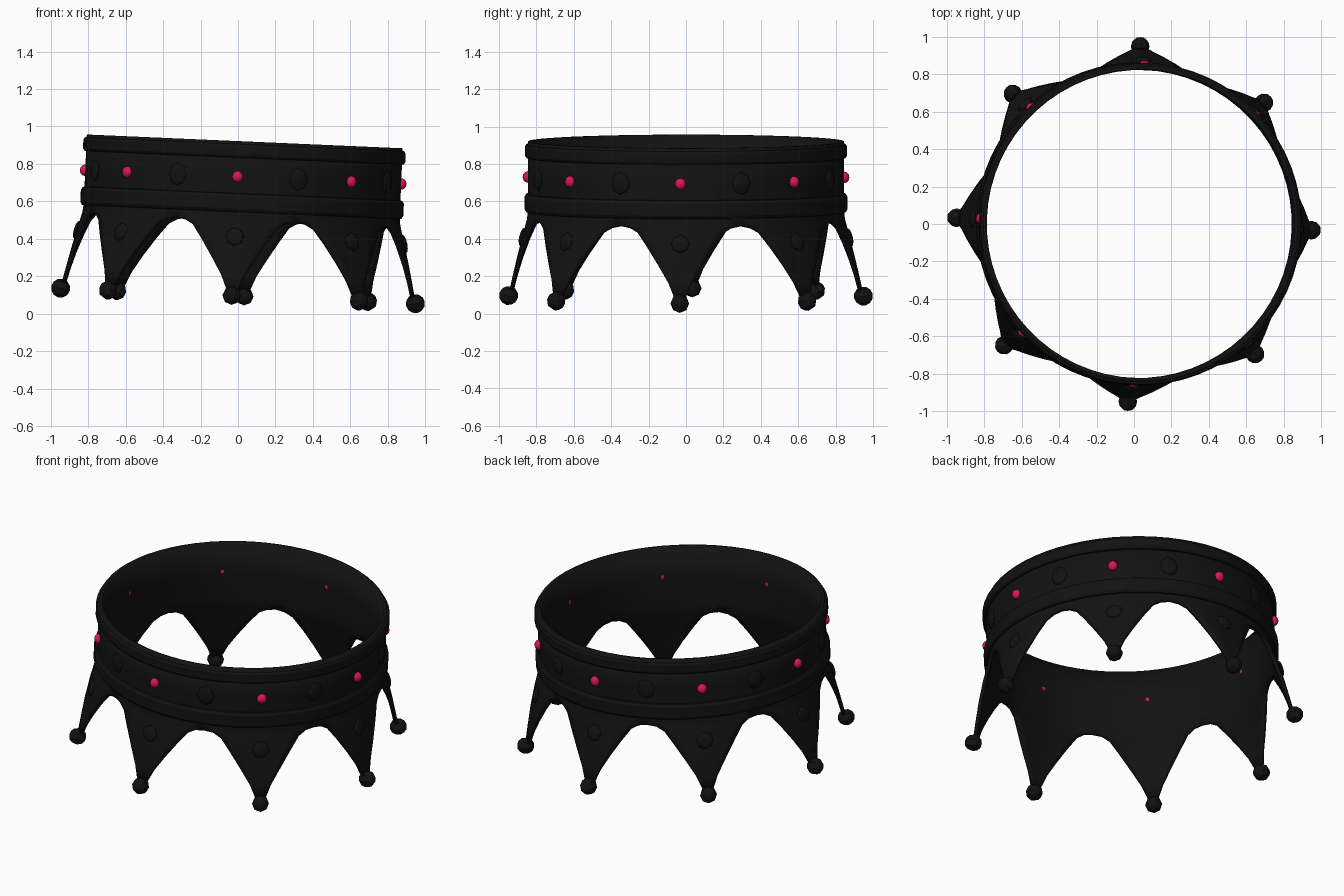
import bpy, bmesh, math
from mathutils import Matrix, Vector

if "Cube" in bpy.data.objects:
    bpy.data.objects.remove(bpy.data.objects["Cube"])

# Whole crown lies upside down, slightly tipped and twisted
PLACE = (Matrix.Translation((0, 0, 0.095)) @ Matrix.Rotation(math.radians(2.5), 4, 'Y')
         @ Matrix.Rotation(math.radians(-2), 4, 'Z'))


def material(name, color):
    m = bpy.data.materials.new(name)
    m.diffuse_color = color
    m.use_nodes = True
    m.node_tree.nodes["Principled BSDF"].inputs["Base Color"].default_value = m.diffuse_color
    return m


black = material("black_metal", (0.006, 0.006, 0.006, 1))
pink = material("pink_gem", (0.72, 0.008, 0.09, 1))


def finish(bm, name, mat, smooth=None):
    me = bpy.data.meshes.new(name)
    bm.to_mesh(me)
    bm.free()
    me.materials.append(mat)
    ob = bpy.data.objects.new(name, me)
    bpy.context.collection.objects.link(ob)
    ob.matrix_world = PLACE
    if smooth:
        bpy.ops.object.select_all(action='DESELECT')
        ob.select_set(True)
        bpy.context.view_layer.objects.active = ob
        bpy.ops.object.shade_smooth_by_angle(angle=math.radians(smooth))
    return ob


def polar(r, deg, z):
    a = math.radians(deg)
    return Vector((r * math.cos(a), r * math.sin(a), z))


# Crown wall: band plus eight flaring points, each row = (height, radius, half angle)
rows = [(0.826, 0.845, 22.5), (0.63, 0.845, 22.5), (0.46, 0.845, 22.5), (0.408, 0.851, 22.5),
        (0.402, 0.853, 18.8), (0.375, 0.86, 15.6), (0.30, 0.88, 11.8),
        (0.20, 0.905, 7.4), (0.11, 0.926, 3.9), (0.03, 0.944, 1.8)]
COLS = 8
bm = bmesh.new()
for k in range(8):
    grid = [[bm.verts.new(polar(r, k * 45 + w * (2 * c / COLS - 1), z)) for c in range(COLS + 1)]
            for z, r, w in rows]
    for up, low in zip(grid, grid[1:]):
        for c in range(COLS):
            bm.faces.new((up[c], low[c], low[c + 1], up[c + 1]))
bmesh.ops.remove_doubles(bm, verts=bm.verts, dist=0.0005)
wall = finish(bm, "crown_wall", black, 40)
solid = wall.modifiers.new("thickness", 'SOLIDIFY')
solid.thickness = 0.022
solid.offset = -1


# Raised rims around the band
def rim(name, profile, n=64):
    bm = bmesh.new()
    rings = [[bm.verts.new(polar(r, i * 360 / n, z)) for r, z in profile] for i in range(n)]
    for i in range(n):
        a, b = rings[i], rings[(i + 1) % n]
        for j in range(len(profile)):
            k = (j + 1) % len(profile)
            bm.faces.new((a[j], b[j], b[k], a[k]))
    bmesh.ops.recalc_face_normals(bm, faces=bm.faces)
    finish(bm, name, black, 30)


rim("upper_rim", [(0.835, 0.735), (0.855, 0.74), (0.862, 0.752), (0.862, 0.798), (0.855, 0.81), (0.835, 0.815)])
rim("lower_rim", [(0.835, 0.445), (0.855, 0.45), (0.864, 0.465), (0.864, 0.53), (0.855, 0.545), (0.835, 0.55)])


# Rounded pieces repeated round the crown: depth, width and height are half sizes
def studs(name, mat, r, z, start, size, lean=0, seg=8, rings=6, smooth=None):
    bm = bmesh.new()
    for k in range(8):
        deg = start + k * 45
        m = (Matrix.Translation(polar(r, deg, z)) @ Matrix.Rotation(math.radians(deg), 4, 'Z')
             @ Matrix.Rotation(math.radians(lean), 4, 'Y') @ Matrix.Diagonal((*size, 1))
             @ Matrix.Rotation(math.radians(90), 4, 'Y'))
        bmesh.ops.create_uvsphere(bm, u_segments=seg, v_segments=rings, radius=1, matrix=m)
    finish(bm, name, mat, smooth)


studs("pink_gems", pink, 0.847, 0.635, 0, (0.027, 0.03, 0.032), seg=10, smooth=50)
studs("band_studs", black, 0.845, 0.635, 22.5, (0.016, 0.052, 0.06))
studs("point_studs", black, 0.876, 0.315, 0, (0.016, 0.05, 0.05), lean=-14)
studs("tip_balls", black, 0.949, 0.0, 0, (0.051, 0.05, 0.051), lean=-14)
